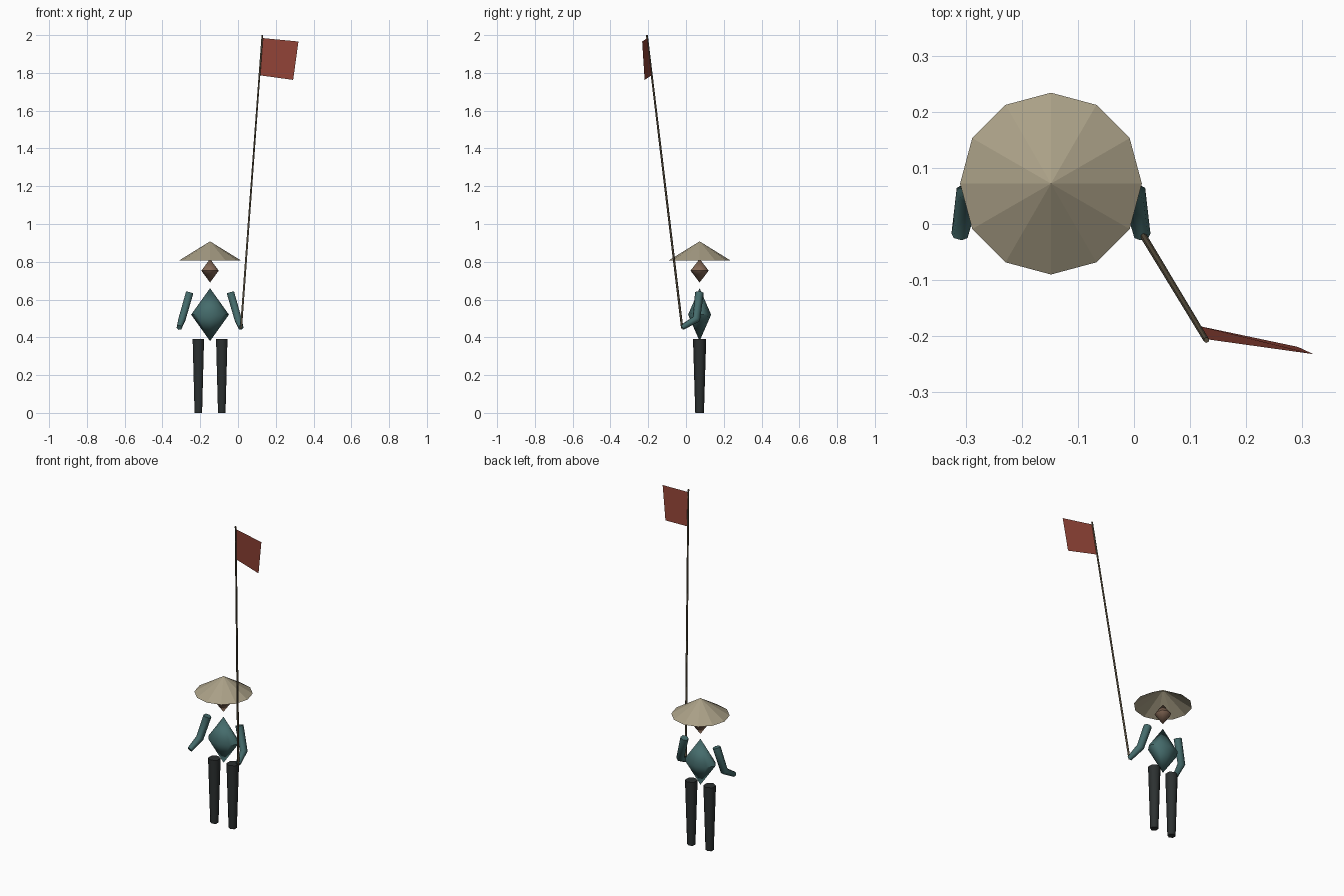
import bpy, bmesh, math
from mathutils import Vector

if "Cube" in bpy.data.objects:
    bpy.data.objects.remove(bpy.data.objects["Cube"])

CX, CY = -0.148, 0.072  # body axis


def material(name, r, g, b):
    m = bpy.data.materials.new(name)
    m.diffuse_color = (r, g, b, 1)
    m.use_nodes = True
    m.node_tree.nodes["Principled BSDF"].inputs["Base Color"].default_value = m.diffuse_color
    return m


STRAW = material("straw", 0.40, 0.35, 0.24)
SKIN = material("skin", 0.25, 0.15, 0.10)
CLOTH = material("teal_cloth", 0.06, 0.15, 0.15)
TROUSER = material("dark_cloth", 0.025, 0.03, 0.03)
WOOD = material("wood", 0.10, 0.08, 0.05)
RED = material("red_cloth", 0.30, 0.06, 0.04)


def finish(bm, name, mat, angle=None):
    bmesh.ops.recalc_face_normals(bm, faces=bm.faces)
    for f in bm.faces:
        f.smooth = angle is not None
    me = bpy.data.meshes.new(name)
    bm.to_mesh(me)
    bm.free()
    if angle:
        me.set_sharp_from_angle(angle=math.radians(angle))
    me.materials.append(mat)
    ob = bpy.data.objects.new(name, me)
    bpy.context.collection.objects.link(ob)
    return ob


def limb(name, pts, radii, mat, sides=6):
    """Capped tapered tube through the points."""
    pts = [Vector(p) for p in pts]
    bm = bmesh.new()
    rings = []
    for i, (p, r) in enumerate(zip(pts, radii)):
        d = Vector()
        if i > 0:
            d += (p - pts[i - 1]).normalized()
        if i < len(pts) - 1:
            d += (pts[i + 1] - p).normalized()
        d.normalize()
        u = Vector((0, 1, 0))
        u = (u - d * u.dot(d)).normalized()
        v = d.cross(u)
        rings.append([bm.verts.new(p + r * (u * math.cos(a) + v * math.sin(a)))
                      for a in (math.tau * k / sides for k in range(sides))])
    for a, b in zip(rings, rings[1:]):
        for k in range(sides):
            j = (k + 1) % sides
            bm.faces.new((a[k], a[j], b[j], b[k]))
    bm.faces.new(rings[0])
    bm.faces.new(rings[-1])
    return finish(bm, name, mat, 65)


def spindle(name, z0, zm, z1, rx, ry, mat, sides=8, bottom=True):
    """Double pyramid, or a single open cone when bottom is False."""
    bm = bmesh.new()
    ring = [bm.verts.new((CX + rx * math.cos(math.tau * k / sides),
                          CY + ry * math.sin(math.tau * k / sides), zm))
            for k in range(sides)]
    for z in ([z0, z1] if bottom else [z1]):
        tip = bm.verts.new((CX, CY, z))
        for k in range(sides):
            bm.faces.new((ring[k], ring[(k + 1) % sides], tip))
    return finish(bm, name, mat, 60 if bottom else None)


# Body, head and wide conical hat
spindle("torso", 0.38, 0.52, 0.66, 0.10, 0.061, CLOTH)
spindle("head", 0.69, 0.753, 0.815, 0.046, 0.048, SKIN)
spindle("hat", None, 0.808, 0.908, 0.162, 0.162, STRAW, 12, bottom=False)

# Legs and bent arms, mirrored about the body axis
for side, s in (("left", -1), ("right", 1)):
    x = CX + s * 0.062
    limb(side + "_leg", [(x, CY, 0), (x, CY, 0.392)], [0.023, 0.035], TROUSER)
    limb(side + "_arm",
         [(CX + s * 0.108, 0.071, 0.637),
          (CX + s * 0.148, 0.055, 0.497),
          (CX + s * 0.163, -0.021, 0.452)],
         [0.023, 0.022, 0.015], CLOTH)

# Leaning flag pole held in the right hand
foot, top = Vector((0.016, -0.02, 0.448)), Vector((0.129, -0.207, 2.0))
limb("flag_pole", [foot, top], [0.006, 0.005], WOOD, 6)

# Flag cloth
bm = bmesh.new()
bm.faces.new([bm.verts.new(c) for c in (
    foot.lerp(top, 0.863), (0.292, -0.219, 1.763),
    (0.32, -0.232, 1.966), foot.lerp(top, 0.99))])
finish(bm, "flag", RED)
